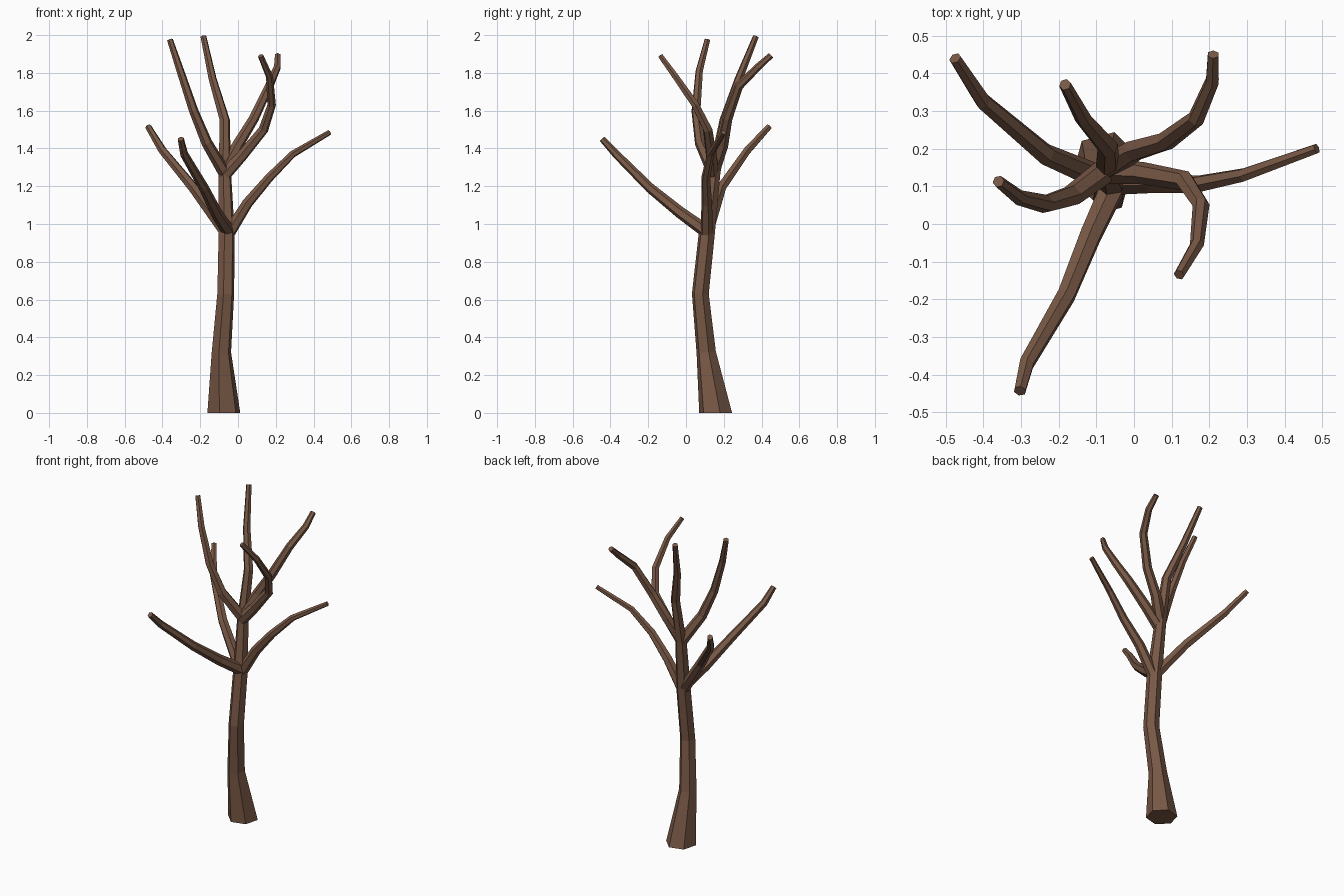
import bpy, bmesh, math
from mathutils import Vector

if "Cube" in bpy.data.objects:
    bpy.data.objects.remove(bpy.data.objects["Cube"])

SIDES = 6

bark = bpy.data.materials.new("brown bark")
bark.diffuse_color = (0.19, 0.099, 0.061, 1)
bark.use_nodes = True
bark.node_tree.nodes["Principled BSDF"].inputs["Base Color"].default_value = bark.diffuse_color


def limb(name, pts, radii, twist=15):
    """Six-sided flat-shaded tapering tube along a path, capped at both ends."""
    pts = [Vector(p) for p in pts]
    n = len(pts)
    if len(radii) == 2:
        radii = [radii[0] + (radii[1] - radii[0]) * i / (n - 1) for i in range(n)]
    bm = bmesh.new()
    rings = []
    old, side = Vector((0, 0, 1)), Vector((1, 0, 0))
    for i, p in enumerate(pts):
        t = Vector((0, 0, 0))
        if i > 0:
            t += (p - pts[i - 1]).normalized()
        if i < n - 1:
            t += (pts[i + 1] - p).normalized()
        t.normalize()
        if name == "trunk" and i == 0:
            t = Vector((0, 0, 1))          # flat foot on the ground
        side = old.rotation_difference(t) @ side
        old = t
        up = t.cross(side)
        ring = []
        for k in range(SIDES):
            a = math.radians(twist) + 2 * math.pi * k / SIDES
            ring.append(bm.verts.new(p + radii[i] * (math.cos(a) * side + math.sin(a) * up)))
        rings.append(ring)
    for a, b in zip(rings, rings[1:]):
        for k in range(SIDES):
            j = (k + 1) % SIDES
            bm.faces.new((a[k], a[j], b[j], b[k]))
    bm.faces.new(rings[0][::-1])
    bm.faces.new(rings[-1])
    me = bpy.data.meshes.new(name)
    bm.to_mesh(me)
    bm.free()
    me.materials.append(bark)
    bpy.context.collection.objects.link(bpy.data.objects.new(name, me))


# Trunk with flared foot
limb("trunk",
     [(-.075, .157, 0), (-.088, .107, .32), (-.065, .076, .63), (-.06, .11, .95), (-.07, .15, 1.28)],
     [.09, .053, .046, .044, .034])

# Lower fork
limb("lower_branch_left",
     [(-.06, .11, .95), (-.235, .185, 1.19), (-.40, .325, 1.39), (-.475, .44, 1.515)], [.034, .017])
limb("lower_branch_front",
     [(-.05, .11, .96), (-.115, -.03, 1.06), (-.18, -.19, 1.19), (-.285, -.37, 1.37), (-.303, -.443, 1.45)],
     [.036, .017])
limb("lower_branch_right",
     [(-.05, .11, .95), (.05, .11, 1.11), (.165, .105, 1.245), (.29, .13, 1.37), (.485, .20, 1.485)],
     [.034, .014])

# Upper fork
limb("upper_branch_left",
     [(-.065, .15, 1.26), (-.165, .075, 1.43), (-.235, .053, 1.60), (-.305, .07, 1.81), (-.36, .113, 1.975)],
     [.034, .016])
limb("upper_branch_back",
     [(-.07, .145, 1.25), (-.07, .205, 1.55), (-.135, .28, 1.77), (-.183, .37, 1.993)], [.034, .016])
limb("upper_branch_back_right",
     [(-.07, .15, 1.29), (.0, .195, 1.42), (.085, .22, 1.56), (.165, .28, 1.73), (.208, .38, 1.83), (.21, .45, 1.893)],
     [.034, .016])
limb("upper_branch_curled",
     [(-.07, .14, 1.26), (.02, .135, 1.36), (.135, .115, 1.50), (.178, .05, 1.63), (.167, -.055, 1.78), (.12, -.135, 1.89)],
     [.034, .015])
